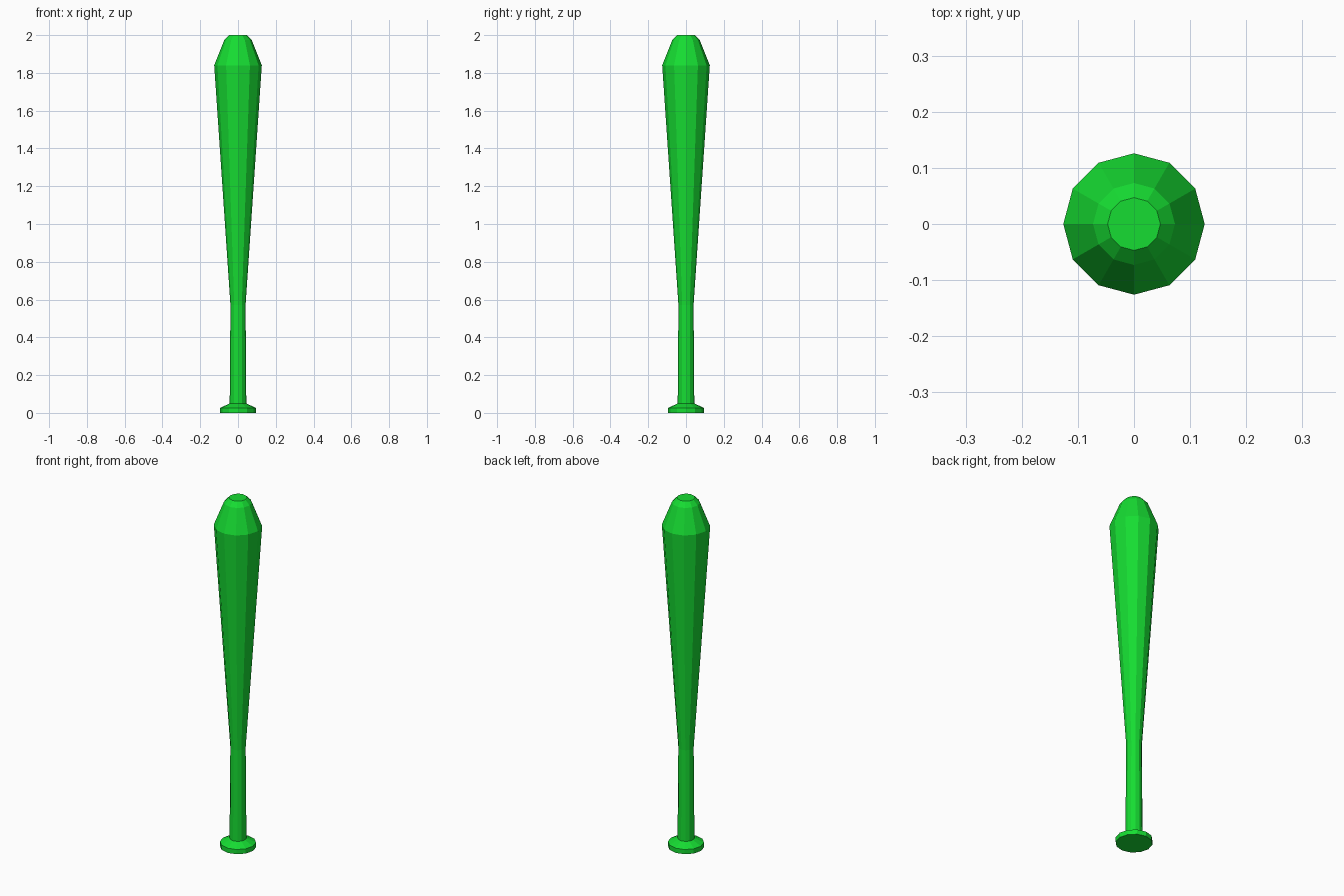
import bpy, bmesh
from math import cos, sin, tau

if "Cube" in bpy.data.objects:
    bpy.data.objects.remove(bpy.data.objects["Cube"])

SIDES = 12

green = bpy.data.materials.new("green_paint")
green.diffuse_color = (0.008, 0.72, 0.032, 1)
green.use_nodes = True
green.node_tree.nodes["Principled BSDF"].inputs["Base Color"].default_value = green.diffuse_color


def lathe(name, profile):
    """Turn a (radius, height) profile into a closed, flat-faced solid."""
    bm = bmesh.new()
    rings = [[bm.verts.new((r * cos(tau * i / SIDES), r * sin(tau * i / SIDES), z))
              for i in range(SIDES)] for r, z in profile]
    for low, high in zip(rings, rings[1:]):
        for i in range(SIDES):
            j = (i + 1) % SIDES
            bm.faces.new((low[i], low[j], high[j], high[i]))
    bm.faces.new(rings[0][::-1])
    bm.faces.new(rings[-1])
    mesh = bpy.data.meshes.new(name)
    bm.to_mesh(mesh)
    bm.free()
    mesh.materials.append(green)
    obj = bpy.data.objects.new(name, mesh)
    bpy.context.collection.objects.link(obj)
    return obj


# Whole bat in one turned profile: knob, handle, tapered barrel, rounded tip
lathe("bat", [
    (0.094, 0.0), (0.094, 0.027), (0.044, 0.05), (0.040, 0.57),
    (0.126, 1.84), (0.073, 1.973), (0.047, 2.0),
])
